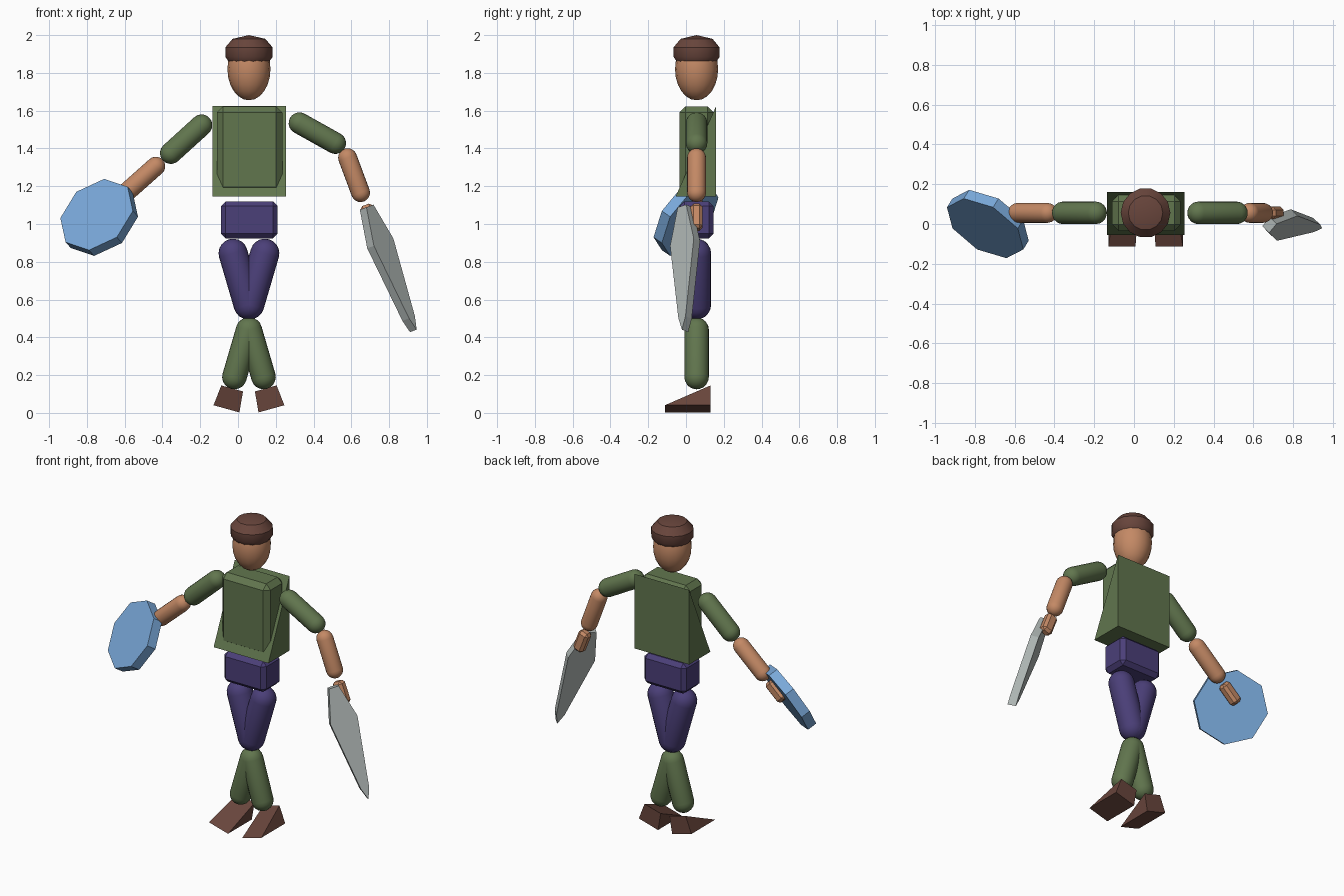
import bpy, bmesh
from math import sin, cos, pi, radians
from mathutils import Matrix, Vector

if "Cube" in bpy.data.objects:
    bpy.data.objects.remove(bpy.data.objects["Cube"])

CX, CY = 0.058, 0.056  # body centre line


def material(name, rgb):
    m = bpy.data.materials.new(name)
    m.diffuse_color = (*rgb, 1)
    m.use_nodes = True
    m.node_tree.nodes["Principled BSDF"].inputs["Base Color"].default_value = m.diffuse_color
    return m


GREEN = material("green_cloth", (0.12, 0.18, 0.076))
PURPLE = material("purple_cloth", (0.07, 0.05, 0.19))
SKIN = material("skin", (0.55, 0.25, 0.13))
BROWN = material("brown", (0.14, 0.06, 0.045))
BLUE = material("blue", (0.19, 0.39, 0.69))
STEEL = material("steel", (0.42, 0.46, 0.45))


def frame(origin, x, y, z):
    return Matrix.Translation(origin) @ Matrix((x, y, z)).transposed().to_4x4()


def along(a, b):
    """Frame at a, z pointing to b, y kept front to back."""
    z = (Vector(b) - Vector(a)).normalized()
    y = Vector((0, 1, 0))
    return frame(a, y.cross(z), y, z)


def finish(name, bm, mat, smooth=None):
    bmesh.ops.recalc_face_normals(bm, faces=bm.faces[:])
    me = bpy.data.meshes.new(name)
    bm.to_mesh(me)
    bm.free()
    ob = bpy.data.objects.new(name, me)
    bpy.context.collection.objects.link(ob)
    me.materials.append(mat)
    if smooth:
        bpy.ops.object.select_all(action='DESELECT')
        ob.select_set(True)
        bpy.context.view_layer.objects.active = ob
        bpy.ops.object.shade_smooth_by_angle(angle=radians(smooth))
    return ob


def lathe(name, profile, mat, mtx, sides=16, smooth=50):
    """Turn (radius, height) points; the first and last are poles."""
    bm = bmesh.new()
    rings = [[bm.verts.new((r * cos(2 * pi * i / sides), r * sin(2 * pi * i / sides), z))
              for i in range(sides)] for r, z in profile[1:-1]]
    for a, b in zip(rings, rings[1:]):
        for i in range(sides):
            j = (i + 1) % sides
            bm.faces.new((a[i], a[j], b[j], b[i]))
    for ring, (_, z) in ((rings[0], profile[0]), (rings[-1], profile[-1])):
        pole = bm.verts.new((0, 0, z))
        for i in range(sides):
            bm.faces.new((pole, ring[i], ring[(i + 1) % sides]))
    bm.transform(mtx)
    return finish(name, bm, mat, smooth)


def capsule(name, a, b, r, mat):
    a, b = Vector((a[0], CY, a[1])), Vector((b[0], CY, b[1]))
    length, n = (b - a).length, 5
    low = [(r * sin(i * pi / 2 / n), -r * cos(i * pi / 2 / n)) for i in range(n + 1)]
    return lathe(name, low + [(q, length - z) for q, z in reversed(low)], mat, along(a, b), 20)


def prism(name, points, depth, mat, mtx, taper=None):
    """Extrude an xy outline evenly to both sides of z = 0."""
    bm = bmesh.new()
    f = bm.faces.new([bm.verts.new((x, y, -depth / 2)) for x, y in points])
    ext = bmesh.ops.extrude_face_region(bm, geom=[f])["geom"]
    bmesh.ops.translate(bm, vec=(0, 0, depth),
                        verts=[v for v in ext if isinstance(v, bmesh.types.BMVert)])
    if taper:
        for v in bm.verts:
            v.co.z *= taper(v.co.y)
    bm.transform(mtx)
    return finish(name, bm, mat)


def bevel_box(name, size, bevel, mat, mtx):
    bm = bmesh.new()
    bmesh.ops.create_cube(bm, size=1, matrix=Matrix.Diagonal((*size, 1)))
    bmesh.ops.bevel(bm, geom=bm.edges[:], offset=bevel, segments=1, affect='EDGES')
    bm.transform(mtx)
    return finish(name, bm, mat)


# Head and cap
head = [(0.114 * sin(i * pi / 12), -0.165 * cos(i * pi / 12)) for i in range(13)]
lathe("head", head, SKIN, Matrix.Translation((CX, CY, 1.82)))
lathe("cap", [(0, 1.875), (0.108, 1.86), (0.125, 1.885), (0.125, 1.935),
              (0.087, 1.98), (0, 2.0)], BROWN, Matrix.Translation((CX, CY, 0)), 14, 35)

# Torso: chest, flared wedge of the tunic, hips
side = Matrix(((0, 0, 1), (1, 0, 0), (0, 1, 0))).to_4x4()  # outline in y,z; depth along x
bevel_box("chest", (0.345, 0.18, 0.46), 0.032, GREEN, Matrix.Translation((CX + 0.004, CY, 1.393)))
prism("tunic_wedge", [(0.16, 1.625), (0.16, 1.145), (-0.055, 1.145)], 0.39, GREEN,
      Matrix.Translation((CX + 0.002, 0, 0)) @ side)
bevel_box("hips", (0.3, 0.18, 0.195), 0.025, PURPLE, Matrix.Translation((CX + 0.002, CY, 1.022)))

# Legs and boots
for label, s in (("left", -1), ("right", 1)):
    capsule(label + "_thigh", (CX + s * 0.084, 0.845), (CX + s * 0.004, 0.572), 0.077, PURPLE)
    capsule(label + "_shin", (CX + s * 0.004, 0.44), (CX + s * 0.077, 0.19), 0.065, GREEN)
    place = Matrix.Translation((CX + s * 0.119, 0, 0.0215)) @ Matrix.Rotation(-s * radians(15.5), 4, 'Y')
    prism(label + "_boot", [(0.13, 0.112), (0.13, 0), (-0.112, 0)], 0.142, BROWN,
          place @ side, lambda h: 1 - 0.16 * h / 0.112)

# Arms: shoulder, elbow, forearm start, wrist, hand centre in x,z
arms = {"left": ((-0.193, 1.523), (-0.356, 1.375), (-0.435, 1.306), (-0.585, 1.173), (-0.685, 1.084)),
        "right": ((0.325, 1.534), (0.515, 1.428), (0.58, 1.351), (0.649, 1.166), (0.70, 1.036))}
for label, (shoulder, elbow, fore, wrist, hand) in arms.items():
    capsule(label + "_upper_arm", shoulder, elbow, 0.057, GREEN)
    capsule(label + "_forearm", fore, wrist, 0.05, SKIN)
    bevel_box(label + "_hand", (0.07, 0.062, 0.14), 0.016, SKIN,
              along((hand[0], CY, hand[1]), (2 * hand[0] - wrist[0], CY, 2 * hand[1] - wrist[1])))

# Eight-sided shield, lying along the left forearm
d = Vector((-0.745, 0, -0.665)).normalized()
n = Vector((-0.452, -0.73, 0.507)).normalized()
prism("shield", [(0.22 * cos(i * pi / 4), 0.22 * sin(i * pi / 4)) for i in range(8)], 0.06,
      BLUE, frame((-0.735, 0.0, 1.035), d, n.cross(d), n))

# Leaf-shaped blade, following the right forearm
a = Vector((0.353, 0, -0.935)).normalized()
n = Vector((0.75 * 0.935, -0.66, 0.75 * 0.353)).normalized()
half = [(0, 0.03), (0.205, 0.0835), (0.63, 0.025)]
prism("blade", half + [(0.70, 0)] + [(x, -y) for x, y in reversed(half)], 0.05,
      STEEL, frame((0.681, -0.005, 1.089), a, n.cross(a), n))
